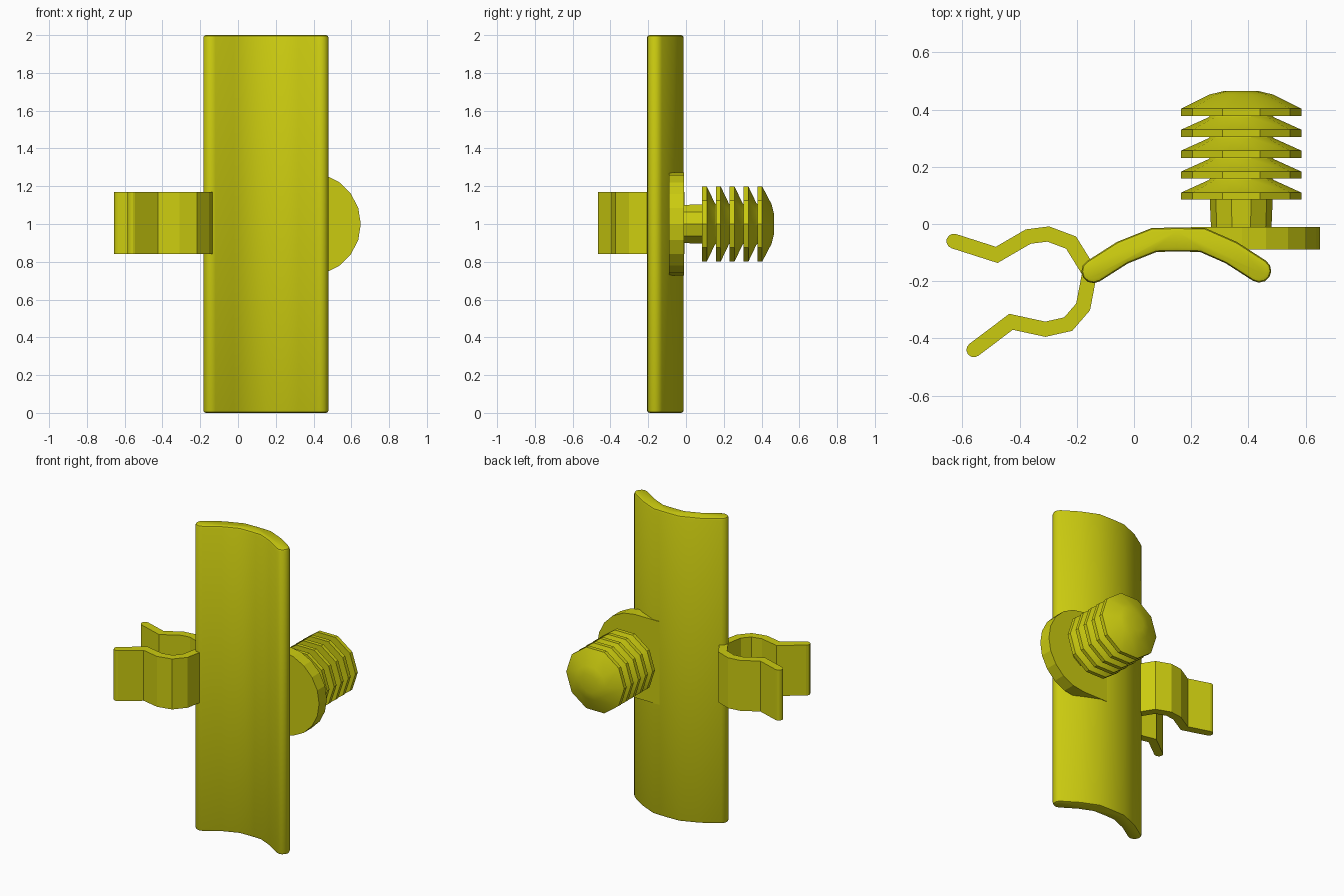
import bpy, bmesh
from math import sin, cos, pi, atan2
from mathutils import Vector

cube = bpy.data.objects.get("Cube")
if cube:
    bpy.data.objects.remove(cube, do_unlink=True)

yellow = bpy.data.materials.new("olive yellow plastic")
yellow.use_nodes = True
yellow.diffuse_color = (0.6, 0.6, 0.005, 1)
yellow.node_tree.nodes["Principled BSDF"].inputs["Base Color"].default_value = yellow.diffuse_color


def finish(name, bm, angle=None):
    """Turn a bmesh into a named, coloured object."""
    bmesh.ops.recalc_face_normals(bm, faces=bm.faces)
    mesh = bpy.data.meshes.new(name)
    bm.to_mesh(mesh)
    bm.free()
    mesh.materials.append(yellow)
    obj = bpy.data.objects.new(name, mesh)
    bpy.context.collection.objects.link(obj)
    if angle:
        bpy.ops.object.select_all(action='DESELECT')
        obj.select_set(True)
        bpy.context.view_layer.objects.active = obj
        bpy.ops.object.shade_smooth_by_angle(angle=angle)
    return obj


def band_outline(path, half):
    """Mitred outline of a strip with rounded ends."""
    pts = [Vector(p) for p in path]
    dirs = [(b - a).normalized() for a, b in zip(pts, pts[1:])]
    left, right = [], []
    for i in range(1, len(pts) - 1):
        t = (dirs[i - 1] + dirs[i]).normalized()
        n = Vector((-t.y, t.x))
        w = half / max(t.dot(dirs[i]), 0.5)
        left.append(pts[i] + n * w)
        right.append(pts[i] - n * w)

    def cap(p, d):
        a = atan2(d.y, d.x)
        return [p + half * Vector((cos(a + k), sin(a + k)))
                for k in (pi / 2 - pi * j / 6 for j in range(7))]
    return left + cap(pts[-1], dirs[-1]) + right[::-1] + cap(pts[0], -dirs[0])


def extrude(bm, loop, offset):
    """Fill a closed loop of 3D points and extrude it."""
    face = bm.faces.new([bm.verts.new(p) for p in loop])
    out = bmesh.ops.extrude_face_region(bm, geom=[face])
    verts = [v for v in out["geom"] if isinstance(v, bmesh.types.BMVert)]
    bmesh.ops.translate(bm, verts=verts, vec=offset)


def strip(name, path, half, z0, z1, bevel=0, angle=None):
    bm = bmesh.new()
    extrude(bm, [(p.x, p.y, z0) for p in band_outline(path, half)], (0, 0, z1 - z0))
    if bevel:
        rims = [e for e in bm.edges if abs(e.verts[0].co.z - e.verts[1].co.z) < 1e-5]
        bmesh.ops.bevel(bm, geom=rims, offset=bevel, segments=2, affect='EDGES', profile=0.5)
    return finish(name, bm, angle)


# Curved backing plate
strip("curved_plate",
      [(-0.142, -0.165), (-0.04, -0.1), (0.07, -0.056), (0.15, -0.054),
       (0.24, -0.056), (0.34, -0.1), (0.438, -0.163)],
      0.042, 0, 2, bevel=0.014, angle=0.6)

# Spring clip with two flared arms
strip("spring_clip",
      [(-0.63, -0.06), (-0.48, -0.108), (-0.37, -0.044), (-0.3, -0.035),
       (-0.22, -0.065), (-0.155, -0.17), (-0.178, -0.29), (-0.23, -0.35),
       (-0.31, -0.368), (-0.43, -0.342), (-0.56, -0.44)],
      0.026, 0.84, 1.17)

# Mounting flange: half disc with straight sides running into the plate
CX, CZ, R = 0.378, 1.0, 0.272
bm = bmesh.new()
arc = [(CX + R * cos(a), -0.09, CZ + R * sin(a))
       for a in (-pi / 2 + pi * i / 10 for i in range(11))]
extrude(bm, arc + [(0.2, -0.09, CZ + R), (0.2, -0.09, CZ - R)], (0, 0.08, 0))
finish("mounting_flange", bm)

# Ribbed push plug: turned profile of (radius, y)
profile = [(0.105, -0.03)]
for k in range(5):
    y = 0.085 + 0.0733 * k
    profile += [(0.11, y), (0.21, y), (0.21, y + 0.025)]
    if k < 4:
        profile.append((0.115, y + 0.068))
profile += [(0.11, 0.453), (0.06, 0.465)]

SIDES = 10
bm = bmesh.new()
rings = [[bm.verts.new((CX - 0.003 + r * cos(2 * pi * i / SIDES), y,
                        CZ + r * sin(2 * pi * i / SIDES))) for i in range(SIDES)]
         for r, y in profile]
for a, b in zip(rings, rings[1:]):
    for i in range(SIDES):
        j = (i + 1) % SIDES
        bm.faces.new((a[i], a[j], b[j], b[i]))
bm.faces.new(rings[0])
bm.faces.new(rings[-1])
finish("ribbed_plug", bm, angle=0.45)
